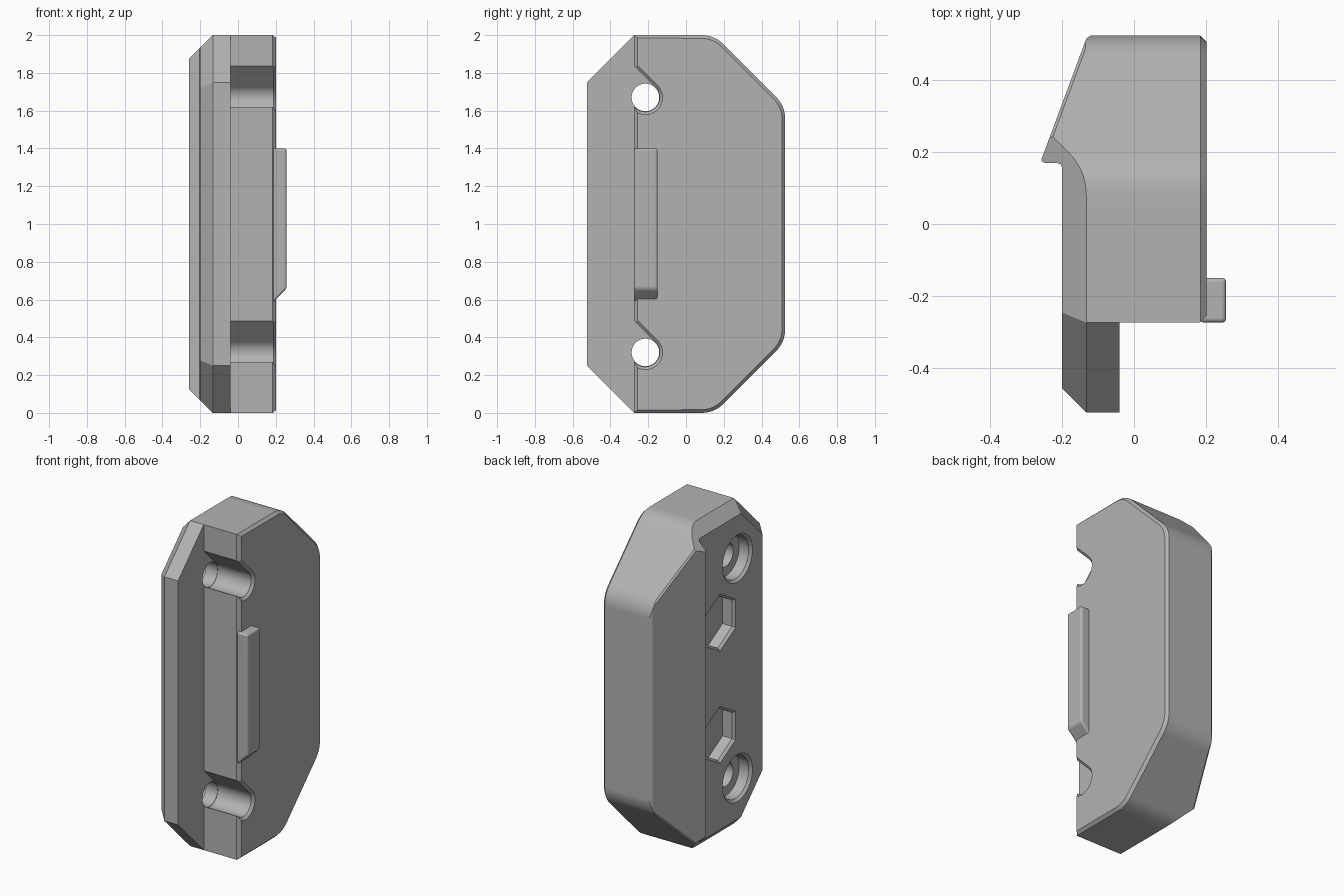
import bpy, bmesh
from math import cos, sin, radians
from mathutils import Vector

if "Cube" in bpy.data.objects:
    bpy.data.objects.remove(bpy.data.objects["Cube"], do_unlink=True)

grey = bpy.data.materials.new("plain grey")
grey.use_nodes = True
colour = (0.45, 0.45, 0.45, 1)
grey.diffuse_color = colour
grey.node_tree.nodes["Principled BSDF"].inputs["Base Color"].default_value = colour


def loft_mesh(rings, axis="x"):
    """Join equal-sized rings of 2D points, each placed at a station along x or z."""
    bm = bmesh.new()
    loops = []
    for s, pts in rings:
        loops.append([bm.verts.new((s, a, b) if axis == "x" else (a, b, s)) for a, b in pts])
    for low, high in zip(loops, loops[1:]):
        n = len(low)
        for i in range(n):
            j = (i + 1) % n
            bm.faces.new((low[i], low[j], high[j], high[i]))
    bm.faces.new(loops[0])
    bm.faces.new(loops[-1])
    bmesh.ops.recalc_face_normals(bm, faces=bm.faces)
    return bm


def make_object(name, bm):
    mesh = bpy.data.meshes.new(name)
    bm.to_mesh(mesh)
    bm.free()
    mesh.materials.append(grey)
    obj = bpy.data.objects.new(name, mesh)
    bpy.context.collection.objects.link(obj)
    return obj


def circle(y, z, r, n=48, start=0):
    return [(y + r * cos(radians(start + 360 * i / n)),
             z + r * sin(radians(start + 360 * i / n))) for i in range(n)]


def slice_off(bm, point, normal):
    """Remove everything beyond a plane and close the gap."""
    bmesh.ops.bisect_plane(bm, geom=bm.verts[:] + bm.edges[:] + bm.faces[:],
                           plane_co=point, plane_no=normal, clear_outer=True)
    bmesh.ops.holes_fill(bm, edges=[e for e in bm.edges if e.is_boundary], sides=0)


# Side outline, with the two back corners rounded
FRONT, BACK, STEP = -0.525, 0.525, -0.275


def rounded_corner(before, corner, after, size=0.07, n=10):
    c = Vector(corner)
    a = c + (Vector(before) - c).normalized() * size
    b = c + (Vector(after) - c).normalized() * size
    return [tuple(a * (1 - t) ** 2 + c * 2 * t * (1 - t) + b * t * t)
            for t in [i / n for i in range(n + 1)]]


top_in, top_out = (0.15, 2), (BACK, 1.625)
upper = [(FRONT, 1.75), (STEP, 2)]
upper += rounded_corner(upper[-1], top_in, top_out)
upper += rounded_corner(top_in, top_out, (BACK, 1))
outline = upper + [(y, 2 - z) for y, z in reversed(upper)]

# Main body with a chamfered rim on its left face
bm = loft_mesh([(-0.3, outline), (0.185, outline)])
bm.faces.ensure_lookup_table()
rim = max(bm.faces, key=lambda f: f.calc_center_median().x)
bmesh.ops.inset_individual(bm, faces=[rim], thickness=0.017, depth=0.017)

# Slanted rear flank and its softened edges
flank = Vector((-0.35, 0.13, 0)).normalized()
corner = Vector((-0.13, BACK, 1))
slice_off(bm, corner, flank)
for point, out in ((corner, (0, 1, 0)),
                   (Vector((-0.269, 0.15, 2)), (0, 0.707, 0.707)),
                   (Vector((-0.269, 0.15, 0)), (0, 0.707, -0.707))):
    normal = (flank + Vector(out)).normalized()
    slice_off(bm, point - normal * 0.005, normal)

# Chamfers around the right side
edge = -0.133
for z, up in ((2, 1), (0, -1)):
    slice_off(bm, (edge, 0, z), (-1, 0, up))
    slice_off(bm, (edge, STEP, z), (-1, -0.707, 0.707 * up))
slice_off(bm, (edge, FRONT, 1), (-1, -1, 0))
bmesh.ops.recalc_face_normals(bm, faces=bm.faces)
body = make_object("body", bm)

# Cutters: the front step and the recess below the gripping lip
step = [(-0.04, -0.7), (0.4, -0.7), (0.4, -0.058), (0.183, STEP), (-0.04, STEP)]
recess = [(-0.5, -0.7), (-0.2, -0.7), (-0.2, 0.155), (-0.204, 0.166), (-0.215, 0.17),
          (-0.248, 0.17), (-0.256, 0.174), (-0.262, 0.185), (-0.5, 0.185)]
cutters = [("step_cutter", loft_mesh([(-0.5, step), (2.5, step)], "z")),
           ("recess_cutter", loft_mesh([(-0.5, recess), (2.5, recess)], "z"))]


# Hook channels open to the front, with counterbored holes and hexagonal pockets
def channel(y, z, r):
    pts = [(y + r * cos(radians(a)), z + r * sin(radians(a))) for a in range(45, -138, -7)]
    reach = pts[0][0] + 0.42
    return pts + [(-0.42, pts[-1][1]), (-0.42, pts[0][1] + reach)]


HOLE_Y = -0.215
for z in (0.32, 1.67):
    cutters.append(("channel_cutter", loft_mesh(
        [(x, channel(HOLE_Y, z, r)) for x, r in ((-0.04, 0.076), (0.187, 0.076), (0.217, 0.106))])))
    cutters.append(("bore_cutter", loft_mesh(
        [(x, circle(HOLE_Y, z, r)) for x, r in
         ((-0.22, 0.165), (-0.185, 0.13), (-0.12, 0.13), (-0.119, 0.073), (-0.03, 0.073))])))
for z in (0.65, 1.34):
    cutters.append(("pocket_cutter", loft_mesh(
        [(x, circle(-0.045, z, r, 6, 30)) for x, r in
         ((-0.22, 0.195), (-0.185, 0.16), (-0.12, 0.16))])))

for name, cutter_mesh in cutters:
    cutter = make_object(name, cutter_mesh)
    cutter.hide_render = True
    cutter.hide_viewport = True
    cutter.display_type = "WIRE"
    cut = body.modifiers.new(name, "BOOLEAN")
    cut.operation = "DIFFERENCE"
    cut.solver = "EXACT"
    cut.object = cutter

# Bake the cuts and drop the cutters
bpy.context.view_layer.update()
graph = bpy.context.evaluated_depsgraph_get()
baked = bpy.data.meshes.new_from_object(body.evaluated_get(graph))
body.modifiers.clear()
body.data = baked
for obj in [o for o in bpy.data.objects if o.name.split(".")[0].endswith("_cutter")]:
    bpy.data.objects.remove(obj, do_unlink=True)


# Raised tab on the left face, sloped underneath
def tab_ring(low):
    return [(STEP, low), (-0.15, low), (-0.15, 1.4), (STEP, 1.4)]


tab = make_object("side_tab", loft_mesh([(0.183, tab_ring(0.583)), (0.257, tab_ring(0.657))]))
soft = tab.modifiers.new("soft edges", "BEVEL")
soft.width = 0.012
soft.segments = 3

# Smooth rounded areas, keep hard edges
for obj in (body, tab):
    bpy.ops.object.select_all(action="DESELECT")
    obj.select_set(True)
    bpy.context.view_layer.objects.active = obj
    bpy.ops.object.shade_smooth_by_angle(angle=radians(25))
    weighted = obj.modifiers.new("weighted normals", "WEIGHTED_NORMAL")
    weighted.keep_sharp = True
